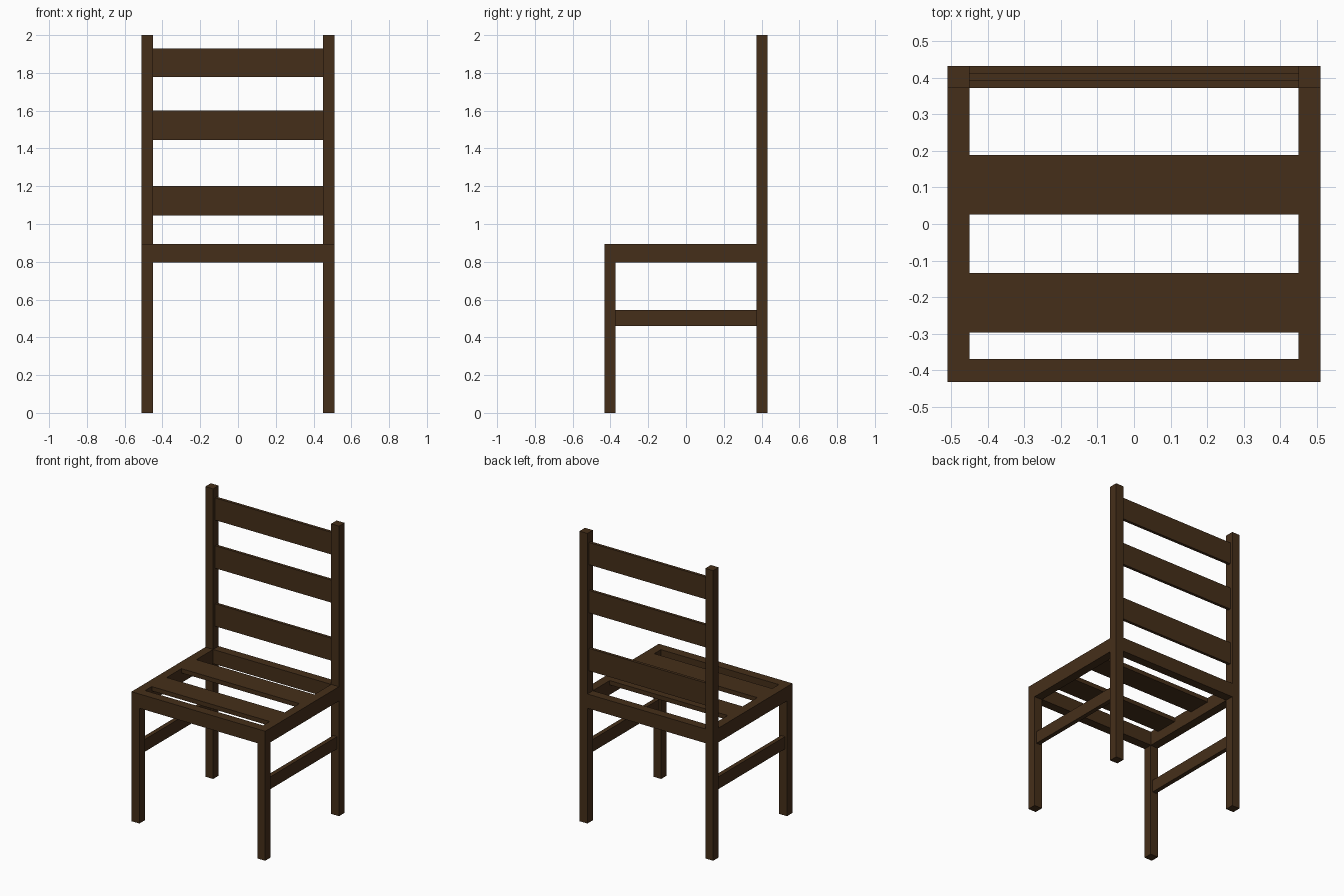
import bpy

if "Cube" in bpy.data.objects:
    bpy.data.objects.remove(bpy.data.objects["Cube"])

wood = bpy.data.materials.new("dark_wood")
wood.diffuse_color = (0.06, 0.028, 0.010, 1)
wood.use_nodes = True
wood.node_tree.nodes["Principled BSDF"].inputs["Base Color"].default_value = wood.diffuse_color


def box(name, x, y, z):
    """Axis-aligned box from (min, max) ranges."""
    bpy.ops.mesh.primitive_cube_add(size=1, location=[(a + b) / 2 for a, b in (x, y, z)])
    ob = bpy.context.object
    ob.name = name
    ob.scale = [b - a for a, b in (x, y, z)]
    bpy.ops.object.transform_apply(location=False, rotation=False, scale=True)
    ob.data.materials.append(wood)
    return ob


XO, XI = 0.51, 0.45      # outer and inner leg faces
YO, YI = 0.432, 0.372
SEAT = (0.795, 0.893)    # seat frame height

# Legs, side rails and side stretchers
for side, s in (("left", -1), ("right", 1)):
    def span(a, b):
        return tuple(sorted((s * a, s * b)))
    box(side + "_front_leg", span(XI, XO), (-YO, -YI), (0, SEAT[0]))
    box(side + "_back_leg", span(XI, XO), (YI, YO), (0, 2))
    box(side + "_seat_rail", span(XI, XO), (-YI, YI), SEAT)
    box(side + "_stretcher", span(0.465, 0.495), (-YI, YI), (0.46, 0.545))

# Front and back seat rails
box("front_seat_rail", (-XO, XO), (-YO, -YI + 0.003), SEAT)
box("back_seat_rail", (-XI, XI), (YI, YO), SEAT)

# Seat slats
for i, y in enumerate(((-0.297, -0.134), (0.026, 0.189))):
    box(f"seat_slat_{i + 1}", (-XI, XI), y, (SEAT[1] - 0.03, SEAT[1]))

# Back slats
for i, z in enumerate(((1.045, 1.20), (1.445, 1.60), (1.777, 1.93))):
    box(f"back_slat_{i + 1}", (-XI, XI), (0.393, 0.413), z)
